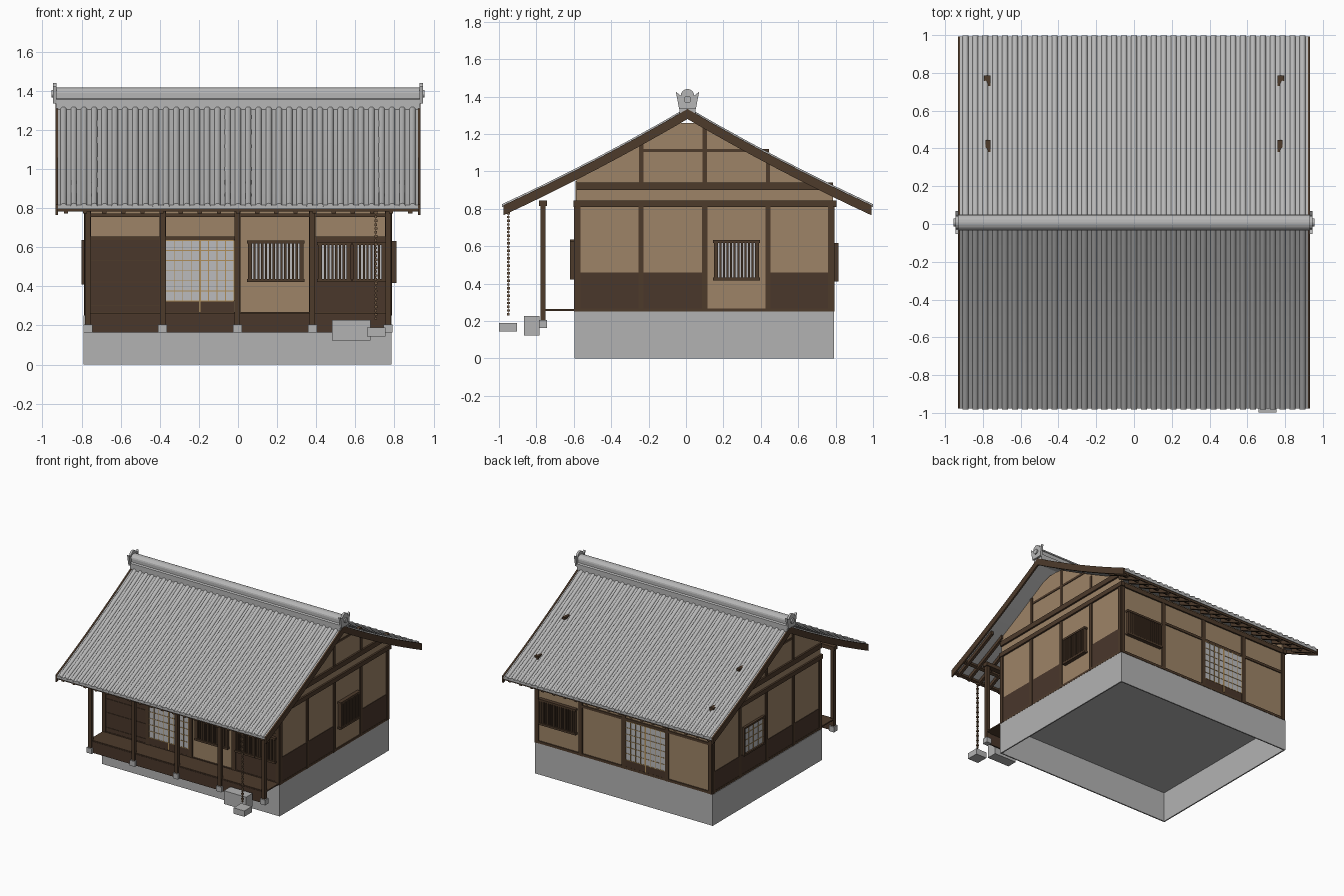
import bpy, bmesh, math

if "Cube" in bpy.data.objects:
    bpy.data.objects.remove(bpy.data.objects["Cube"])


def material(name, r, g, b):
    m = bpy.data.materials.new(name)
    m.use_nodes = True
    m.diffuse_color = (r, g, b, 1)
    m.node_tree.nodes["Principled BSDF"].inputs["Base Color"].default_value = (r, g, b, 1)
    return m


WOOD = material("timber brown", .075, .043, .024)
PANEL = material("dark board brown", .068, .038, .024)
PLASTER = material("tan plaster", .34, .23, .135)
STONE = material("foundation grey", .45, .45, .45)
TILE = material("roof tile grey", .47, .47, .47)
PAPER = material("paper grey", .5, .5, .51)
LATTICE = material("pale lattice wood", .43, .27, .1)
CHAIN = material("chain bronze", .17, .105, .06)


def finish(name, bm, mat):
    bmesh.ops.recalc_face_normals(bm, faces=bm.faces)
    me = bpy.data.meshes.new(name)
    bm.to_mesh(me)
    bm.free()
    me.materials.append(mat)
    ob = bpy.data.objects.new(name, me)
    bpy.context.collection.objects.link(ob)
    return ob


def boxes(name, mat, items):
    """One object made of boxes given as x0, x1, y0, y1, z0, z1."""
    bm = bmesh.new()
    for x0, x1, y0, y1, z0, z1 in items:
        vs = bmesh.ops.create_cube(bm, size=1)["verts"]
        for v in vs:
            v.co = (x1 if v.co.x > 0 else x0, y1 if v.co.y > 0 else y0, z1 if v.co.z > 0 else z0)
    return finish(name, bm, mat)


def prisms(name, mat, items):
    """Profiles of (y, z) points extruded along x: items are points, x0, x1."""
    bm = bmesh.new()
    for pts, x0, x1 in items:
        face = bm.faces.new([bm.verts.new((x0, y, z)) for y, z in pts])
        new = bmesh.ops.extrude_face_region(bm, geom=[face])["geom"]
        bmesh.ops.translate(bm, vec=(x1 - x0, 0, 0), verts=[g for g in new if isinstance(g, bmesh.types.BMVert)])
    return finish(name, bm, mat)


# Wall frames: along axis, plane, outward sign
SIDES = {"front": ("x", -.59, -1), "back": ("x", .785, 1), "left": ("y", .78, 1), "right": ("y", -.78, -1)}


def on_wall(name, mat, side, rects, d0, d1):
    """Boxes on a wall: rects are u0, u1, z0, z1; d is distance outward."""
    axis, plane, s = SIDES[side]
    a, b = sorted((plane + s * d0, plane + s * d1))
    boxes(f"{side}_{name}", mat, [(u0, u1, a, b, z0, z1) if axis == "x" else (a, b, u0, u1, z0, z1)
                                  for u0, u1, z0, z1 in rects])


def grille(name, side, u0, u1, z0, z1):
    on_wall(name + "_paper", PAPER, side, [(u0, u1, z0, z1)], 0, .008)
    n = round((u1 - u0) / .02)
    p = (u1 - u0) / n
    on_wall(name + "_bars", WOOD, side, [(u0 + p * (i + .22), u0 + p * (i + .78), z0, z1) for i in range(n)], .008, .025)
    on_wall(name + "_frame", WOOD, side, [(u0 - .01, u1 + .01, z, z + .016) for z in (z0 - .008, z1 - .008)]
            + [(u - .005, u + .005, z0, z1) for u in (u0, u1)], 0, .03)


def shoji(name, side, u0, u1, z0, z1, cols, rows):
    on_wall(name + "_paper", PAPER, side, [(u0, u1, z0, z1)], 0, .006)
    du, dz = (u1 - u0) / cols, (z1 - z0) / rows
    w = [.005 if i == cols // 2 else .002 for i in range(cols + 1)]
    on_wall(name + "_lattice", LATTICE, side,
            [(u0 + du * i - w[i], u0 + du * i + w[i], z0, z1) for i in range(cols + 1)]
            + [(u0, u1, z0 + dz * i - .002, z0 + dz * i + .002) for i in range(rows + 1)], .004, .009)


# Foundation: open-bottomed ring with a floor on top
boxes("foundation_walls", STONE, [(-.79, .785, -.595, -.585, 0, .25), (-.79, .785, .78, .79, 0, .25),
                                  (-.79, -.78, -.585, .78, 0, .25), (.775, .785, -.585, .78, 0, .25)])
boxes("foundation_floor", STONE, [(-.78, .775, -.585, .78, .24, .25)])

# Roof curve shared by everything that follows the slope
Y0, LEN = .008, .985


def roof_z(u):
    t = abs(u) / LEN
    return 1.33 - .515 * t - .06 * t * (1 - t)


def slope(u0, u1, top, bottom, n=8):
    us = [u0 + (u1 - u0) * i / n for i in range(n + 1)]
    return [(Y0 + u, roof_z(u) + top) for u in us] + [(Y0 + u, roof_z(u) + bottom) for u in reversed(us)]


prisms("roof_deck", TILE, [(slope(-LEN, LEN, 0, -.02, 16), -.92, .92)])
prisms("barge_boards", WOOD, [(slope(-LEN, LEN, .004, -.05, 16), x, x + .013) for x in (-.933, .92)])

# Rounded tile rows running down both slopes
bm = bmesh.new()
ROWS, PITCH, RAD, ARC, STEPS = 35, .0525, .016, 6, 6
for s in (-1, 1):
    for k in range(ROWS):
        xc = (k - (ROWS - 1) / 2) * PITCH
        rings = []
        for j in range(STEPS + 1):
            u = (LEN + .006) * j / STEPS
            rings.append([bm.verts.new((xc + RAD * math.cos(math.pi * i / ARC), Y0 + s * u,
                                        roof_z(u) - .003 + RAD * math.sin(math.pi * i / ARC))) for i in range(ARC + 1)])
        for a, b in zip(rings, rings[1:]):
            for i in range(ARC):
                bm.faces.new((a[i], a[i + 1], b[i + 1], b[i]))
        bm.faces.new(rings[-1])
tiles = finish("roof_tile_rows", bm, TILE)
bpy.context.view_layer.objects.active = tiles
tiles.select_set(True)
bpy.ops.object.shade_smooth_by_angle(angle=math.radians(40))
tiles.select_set(False)


# Ridge with rounded cap, and ornamental end tiles
def arc(r, zc, n=8, flat=1):
    return [(Y0 + r * math.cos(math.pi * i / n), zc + flat * r * math.sin(math.pi * i / n)) for i in range(n + 1)]


prisms("ridge_base", TILE, [([(Y0 - .043, 1.30), (Y0 + .043, 1.30), (Y0 + .043, 1.355), (Y0 + .032, 1.362),
                              (Y0 + .032, 1.392), (Y0 - .032, 1.392), (Y0 - .032, 1.362), (Y0 - .043, 1.355)], -.93, .93)])
prisms("ridge_cap", TILE, [(arc(.038, 1.39, flat=.7), -.93, .93)])
end = [(Y0 - .045, 1.335), (Y0 + .045, 1.335), (Y0 + .062, 1.425), (Y0 + .044, 1.412)] + arc(.036, 1.405) \
    + [(Y0 - .044, 1.412), (Y0 - .062, 1.425)]
disc = [(Y0 + .02 * math.cos(i * math.pi / 6), 1.385 + .02 * math.sin(i * math.pi / 6)) for i in range(12)]
prisms("ridge_end_tiles", TILE, [(end, s * .928, s * .945) for s in (-1, 1)])
prisms("ridge_end_discs", TILE, [(disc, s * .945, s * .955) for s in (-1, 1)])

# Rafters and eave battens
rafter_x = [-.88 + .0978 * i for i in range(19)]
prisms("rafters", WOOD, [(slope(a, b, -.02, -.048, 3), x - .011, x + .011)
                         for x in rafter_x for a, b in ((-.97, -.58), (.76, .97))])
prisms("eave_battens", WOOD, [(slope(s * u, s * (u + .02), -.018, -.036, 1), -.92, .92)
                              for s in (-1, 1) for u in (.85, .955)])

# Plaster walls; gables follow the roof and stop under the ridge
on_wall("plaster", PLASTER, "front", [(-.77, .77, .25, .95)], -.02, 0)
on_wall("plaster", PLASTER, "back", [(-.77, .77, .25, .86)], -.02, 0)
gy = [-.585 + .0685 * i for i in range(21)]
gable = [(-.585, .25), (.785, .25)] + [(y, min(1.26, roof_z(y - Y0) - .025)) for y in reversed(gy)]
prisms("gable_plaster", PLASTER, [(gable, s * .76, s * .78) for s in (-1, 1)])

# Timber frame of the gable walls
POSTS_Y = [-.578, -.24, .1, .438, .772]
for side in ("left", "right"):
    on_wall("posts", WOOD, side, [(y - .014, y + .014, .25, .82) for y in POSTS_Y], -.02, .008)
    on_wall("sill", WOOD, side, [(-.59, .79, .25, .268)], -.02, .006)
    on_wall("beams", WOOD, side, [(-.597, .805, .81, .845), (-.585, .785, .9, .94)], -.02, .014)
    on_wall("upper_posts", WOOD, side, [(-.252, -.228, .94, 1.16), (.088, .112, .94, 1.25), (.427, .45, .94, 1.05)], -.02, .006)
    on_wall("upper_tie", WOOD, side, [(-.24, .445, 1.103, 1.121)], -.02, .005)
    bays = [b for i, b in enumerate(zip(POSTS_Y, POSTS_Y[1:])) if side == "right" or i != 2]
    on_wall("lower_boards", PANEL, side, [(a, b, .265, .46 if side == "left" else .42) for a, b in bays], 0, .004)
grille("window", "left", .155, .385, .425, .625)
shoji("window", "right", .15, .39, .42, .63, 4, 4)
on_wall("window_frame", WOOD, "right", [(.14, .4, .41, .424), (.14, .4, .624, .638),
                                        (.14, .15, .41, .638), (.39, .4, .41, .638)], 0, .02)

# Timber frame of front and back walls
POSTS_X = [-.768, -.385, -.003, .38, .768]
for side in ("front", "back"):
    on_wall("posts", WOOD, side, [(x - .016, x + .016, .25, .84) for x in POSTS_X], -.02, .01)
    on_wall("sill", WOOD, side, [(-.785, .785, .25, .27)], -.02, .008)
    on_wall("top_beam", WOOD, side, [(-.79, .79, .81, .845)], -.02, .012)
on_wall("upper_rail", WOOD, "front", [(-.77, .77, .755, .773)], -.02, .008)
on_wall("lintels", WOOD, "front", [(-.77, 0, .638, .655), (.38, .77, .638, .655)], -.02, .01)
on_wall("boards", PANEL, "front", [(-.77, -.385, .265, .64), (.38, .77, .265, .64)], 0, .004)
on_wall("board_battens", WOOD, "front", [(-.77, -.385, z, z + .005) for z in (.3, .42, .53)], 0, .008)
on_wall("mid_rails", WOOD, "back", [(-.77, 0, .638, .658), (0, .38, .638, .658)], -.02, .008)

# Sliding doors and barred windows
for side in ("front", "back"):
    on_wall("door_boards", PANEL, side, [(-.37, -.02, .268, .325)], 0, .007)
    shoji("doors", side, -.37, -.02, .325, .635, 8, 6)
    on_wall("door_meeting_stile", LATTICE, side, [(-.2, -.192, .27, .635)], .002, .0095)
grille("window", "front", .055, .33, .43, .627)
grille("entry_window_a", "front", .415, .57, .43, .62)
grille("entry_window_b", "front", .595, .75, .43, .62)
grille("window", "back", .42, .73, .42, .61)

# Veranda
boxes("veranda_floor", WOOD, [(-.78, .78, -.765, -.598, .254, .264)])
boxes("veranda_skirt", PANEL, [(-.78, .78, -.768, -.758, .165, .256)])
boxes("veranda_posts", WOOD, [(x - .014, x + .014, -.779, -.751, .2, .83) for x in POSTS_X])
boxes("veranda_beam", WOOD, [(-.79, .79, -.787, -.743, .815, .845)])
boxes("post_stones", STONE, [(x - .023, x + .023, -.787, -.742, .163, .205) for x in POSTS_X])
boxes("step_stone", STONE, [(.48, .677, -.865, -.782, .122, .228)])

# Rain chain and its basin stone
boxes("basin_stone", STONE, [(.66, .755, -.999, -.903, .143, .19)])
boxes("rain_chain", CHAIN, [(.705 - r, .705 + r, -.95 - r, -.95 + r, .23 + .02 * i, .242 + .02 * i)
                            for i in range(28) for r in [.008 if i % 2 else .006]]
      + [(.703, .707, -.952, -.948, .23, .79)])
